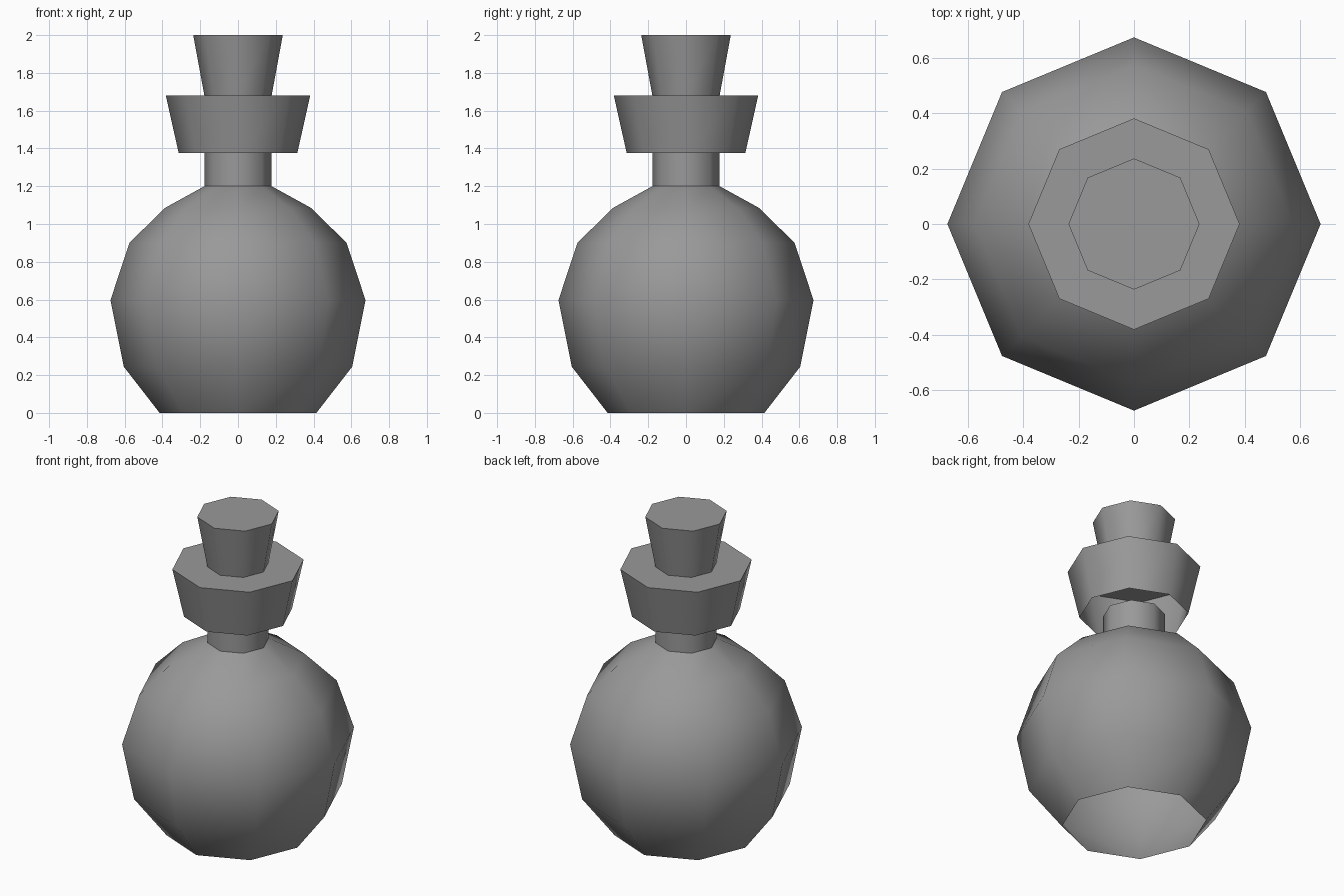
import bpy
import bmesh
import math

if "Cube" in bpy.data.objects:
    bpy.data.objects.remove(bpy.data.objects["Cube"])

SIDES = 8

# Dark grey for every part
grey = bpy.data.materials.new("dark_grey")
grey.diffuse_color = (0.32, 0.32, 0.32, 1)
grey.use_nodes = True
grey.node_tree.nodes["Principled BSDF"].inputs["Base Color"].default_value = grey.diffuse_color


def lathe(name, profile, cap_top=False):
    """Revolve (radius, height) points into an eight-sided shell."""
    bm = bmesh.new()
    rings = []
    for r, z in profile:
        rings.append([bm.verts.new((r * math.cos(math.tau * i / SIDES),
                                    r * math.sin(math.tau * i / SIDES), z))
                      for i in range(SIDES)])
    for low, high in zip(rings, rings[1:]):
        for i in range(SIDES):
            j = (i + 1) % SIDES
            bm.faces.new((low[i], low[j], high[j], high[i]))
    if cap_top:
        bm.faces.new(rings[-1])
    mesh = bpy.data.meshes.new(name)
    bm.to_mesh(mesh)
    bm.free()
    mesh.materials.append(grey)
    obj = bpy.data.objects.new(name, mesh)
    bpy.context.collection.objects.link(obj)
    # Smooth around the sides, sharp at rims and caps
    bpy.ops.object.select_all(action='DESELECT')
    obj.select_set(True)
    bpy.context.view_layer.objects.active = obj
    bpy.ops.object.shade_smooth_by_angle(angle=math.radians(50))
    return obj


# Round flask body, open underneath
lathe("flask_body", [(0.415, 0), (0.605, 0.245), (0.675, 0.597),
                     (0.575, 0.90), (0.387, 1.085), (0.178, 1.20)])

# Straight neck, open at the top
lathe("neck", [(0.178, 1.20), (0.178, 1.375)])

# Flared collar, hollow underneath
lathe("collar", [(0.314, 1.375), (0.382, 1.68)], cap_top=True)

# Tapered stopper standing on the collar
lathe("stopper", [(0.178, 1.68), (0.237, 2.0)], cap_top=True)
